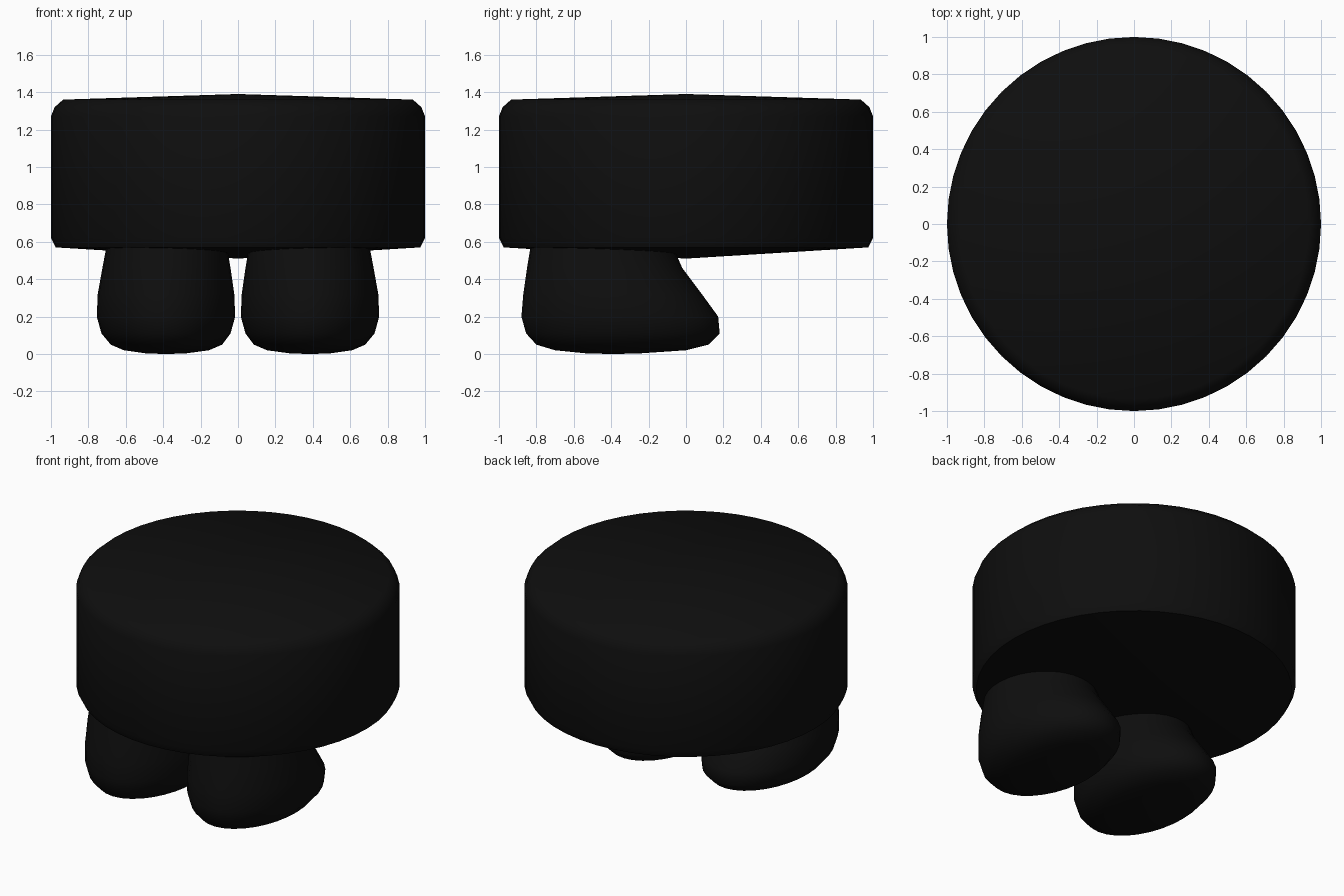
import bpy, bmesh, math

cube = bpy.data.objects.get("Cube")
if cube:
    bpy.data.objects.remove(cube, do_unlink=True)

# Single near-black material
black = bpy.data.materials.new("soft black")
black.use_nodes = True
colour = (0.0045, 0.0045, 0.0045, 1)
black.diffuse_color = colour
bsdf = black.node_tree.nodes["Principled BSDF"]
bsdf.inputs["Base Color"].default_value = colour
bsdf.inputs["Roughness"].default_value = 0.8


def loft(name, rings, segments, smooth_angle, bottom=None, top=None):
    """Skin stacked ellipses (z, cx, cy, rx, ry); ends close to a tip point or a flat cap."""
    bm = bmesh.new()
    loops = []
    for z, cx, cy, rx, ry in rings:
        loops.append([bm.verts.new((cx + rx * math.cos(a), cy + ry * math.sin(a), z))
                      for a in (2 * math.pi * i / segments for i in range(segments))])
    for lo, hi in zip(loops, loops[1:]):
        for i in range(segments):
            j = (i + 1) % segments
            bm.faces.new((lo[i], lo[j], hi[j], hi[i]))
    for loop, tip in ((loops[0], bottom), (loops[-1], top)):
        if tip is None:
            bm.faces.new(loop)
        else:
            v = bm.verts.new(tip)
            for i in range(segments):
                bm.faces.new((loop[i], loop[(i + 1) % segments], v))
    bmesh.ops.recalc_face_normals(bm, faces=bm.faces)
    mesh = bpy.data.meshes.new(name)
    bm.to_mesh(mesh)
    bm.free()
    mesh.materials.append(black)
    obj = bpy.data.objects.new(name, mesh)
    bpy.context.collection.objects.link(obj)
    bpy.ops.object.select_all(action='DESELECT')
    obj.select_set(True)
    bpy.context.view_layer.objects.active = obj
    bpy.ops.object.shade_smooth_by_angle(angle=math.radians(smooth_angle))
    return obj


# Drum-shaped body with softened rims and shallow conical ends
profile = [(0.975, 0.57), (1.0, 0.62), (1.0, 1.27), (0.98, 1.32), (0.935, 1.36)]
loft("body", [(z, 0, 0, r, r) for r, z in profile], 48, 50,
     bottom=(0, 0, 0.51), top=(0, 0, 1.39))

# Rounded feet: z, inner x, outer x, front y, back y
foot = [
    (0.003, 0.28, 0.49, -0.53, -0.25),
    (0.02, 0.155, 0.61, -0.70, 0.00),
    (0.05, 0.085, 0.68, -0.80, 0.12),
    (0.11, 0.04, 0.73, -0.855, 0.18),
    (0.20, 0.015, 0.755, -0.88, 0.172),
    (0.32, 0.02, 0.75, -0.87, 0.085),
    (0.46, 0.04, 0.725, -0.85, -0.02),
    (0.55, 0.055, 0.708, -0.835, -0.06),
    (0.70, 0.09, 0.68, -0.81, -0.12),
]
for name, s in (("left_foot", 1), ("right_foot", -1)):
    rings = [(z, s * (xi + xo) / 2, (yf + yb) / 2, (xo - xi) / 2, (yb - yf) / 2)
             for z, xi, xo, yf, yb in foot]
    loft(name, rings, 32, 60, bottom=(s * 0.385, -0.39, 0.0))
